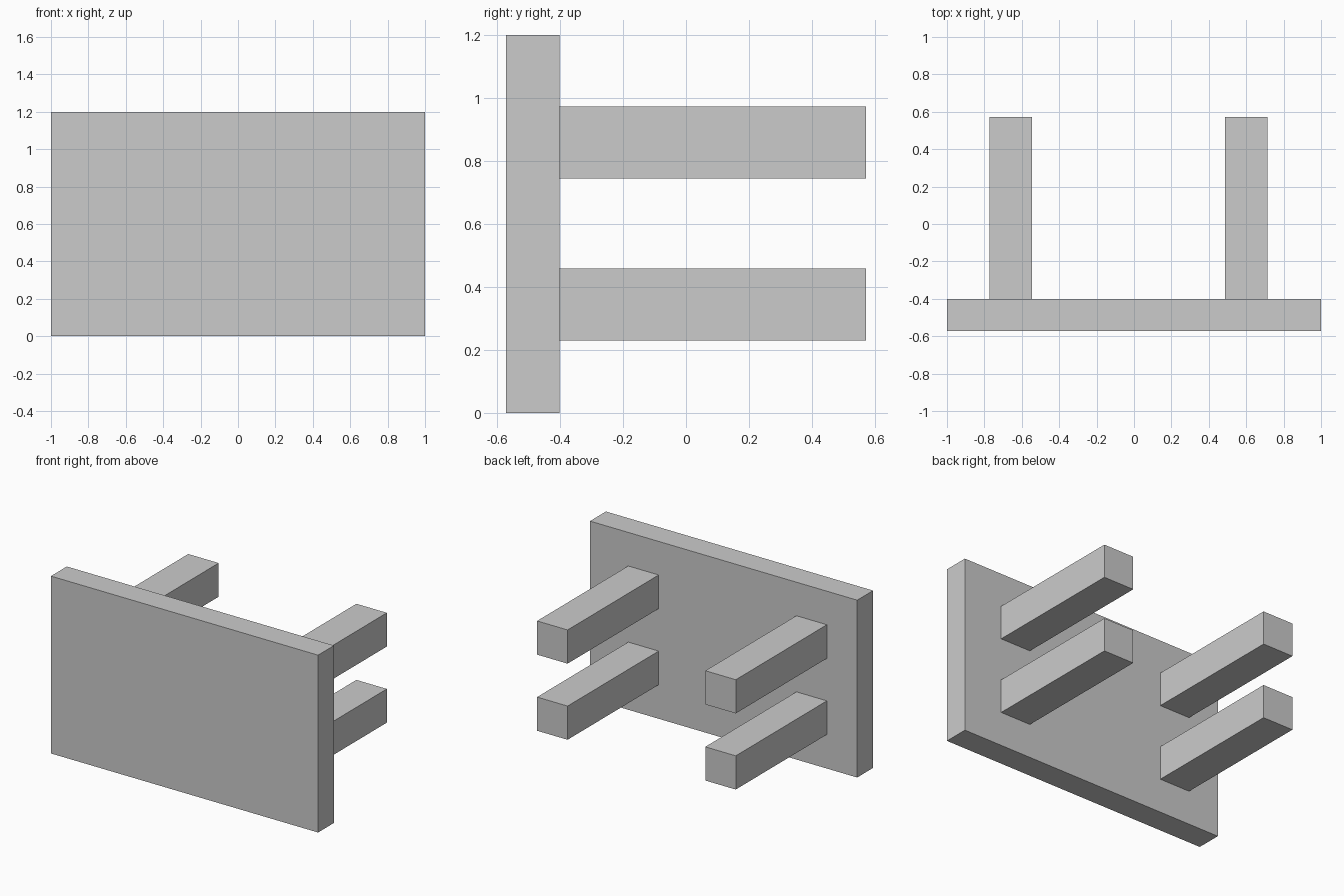
import bpy

if "Cube" in bpy.data.objects:
    bpy.data.objects.remove(bpy.data.objects["Cube"])


def box(name, x, y, z):
    """Add a box spanning the given (min, max) ranges."""
    spans = (x, y, z)
    bpy.ops.mesh.primitive_cube_add(size=1, location=[(a + b) / 2 for a, b in spans])
    obj = bpy.context.object
    obj.name = name
    obj.scale = [b - a for a, b in spans]
    bpy.ops.object.transform_apply(location=False, rotation=False, scale=True)
    return obj


FRONT, JOIN, BACK = -0.572, -0.402, 0.572   # depth stations
LEG = 0.228                                 # square leg thickness

# Upright table top
box("table_top", (-1, 1), (FRONT, JOIN), (0, 1.2))

# Four square legs pointing backwards
for side, x in (("left", -0.773), ("right", 0.486)):
    for level, z in (("lower", 0.23), ("upper", 0.745)):
        box(f"{level}_{side}_leg", (x, x + LEG), (JOIN, BACK), (z, z + LEG))
